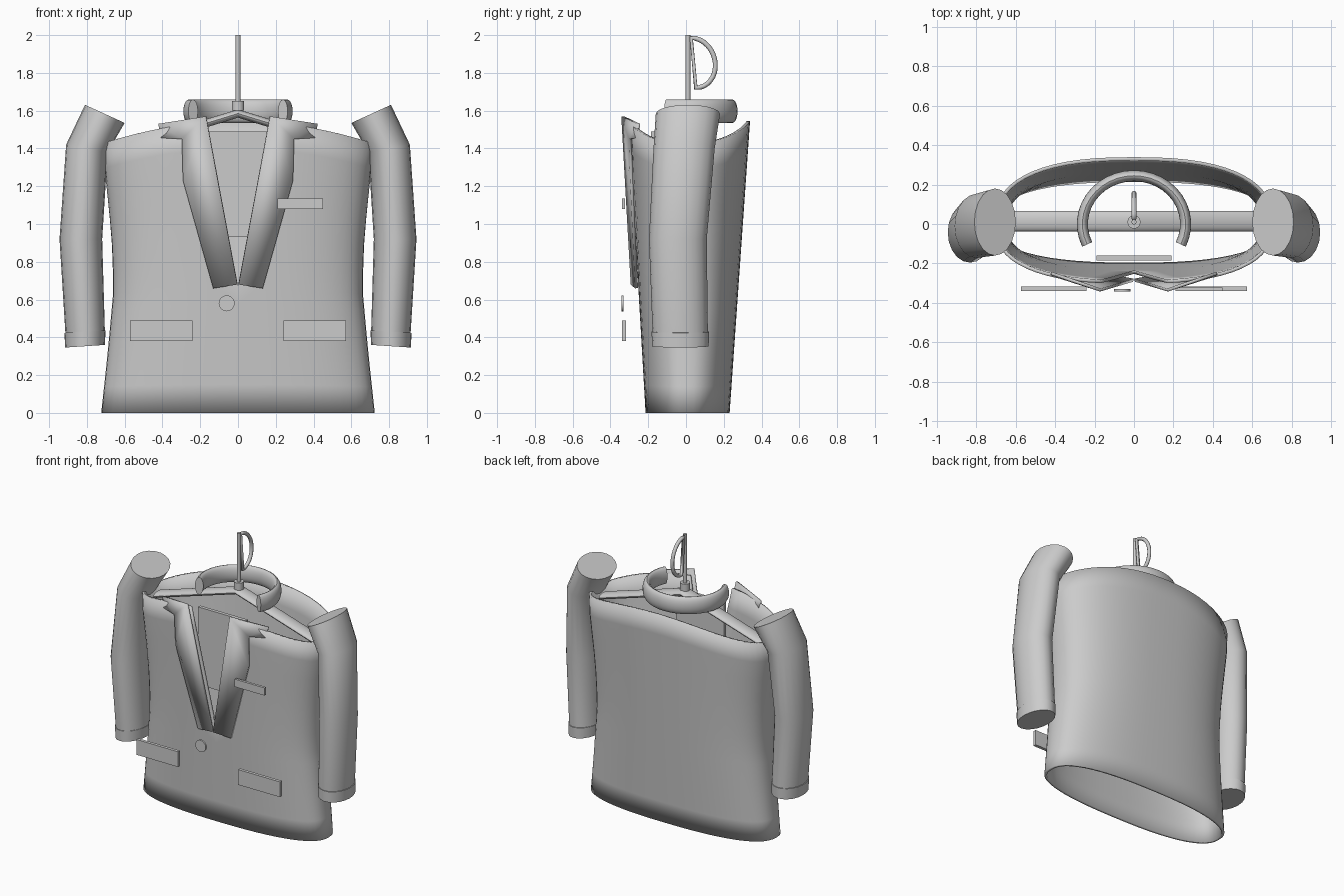
import bpy, bmesh
from math import sin, cos, pi, asin, radians
from mathutils import Vector

if "Cube" in bpy.data.objects:
    bpy.data.objects.remove(bpy.data.objects["Cube"])


def make(name, verts, faces, mirror=False, thick=0, angle=35):
    me = bpy.data.meshes.new(name)
    me.from_pydata(verts, [], faces)
    bm = bmesh.new()
    bm.from_mesh(me)
    bmesh.ops.recalc_face_normals(bm, faces=bm.faces)
    bm.to_mesh(me)
    bm.free()
    ob = bpy.data.objects.new(name, me)
    bpy.context.collection.objects.link(ob)
    bpy.ops.object.select_all(action='DESELECT')
    ob.select_set(True)
    bpy.context.view_layer.objects.active = ob
    bpy.ops.object.shade_smooth_by_angle(angle=radians(angle))
    if mirror:
        m = ob.modifiers.new("Mirror", 'MIRROR')
        m.merge_threshold = 0.002
    if thick:
        s = ob.modifiers.new("Solidify", 'SOLIDIFY')
        s.thickness = thick
        s.offset = 0
    return ob


def loft(name, rings, mirror=False):
    """Skin elliptical rings given as (centre, half axis a, half axis b), capped."""
    n = 20
    verts, faces = [], []
    for c, a, b in rings:
        for i in range(n):
            t = 2 * pi * i / n
            verts.append(Vector(c) + Vector(a) * cos(t) + Vector(b) * sin(t))
    for r in range(len(rings) - 1):
        for i in range(n):
            j = (i + 1) % n
            faces.append((r*n + i, r*n + j, r*n + n + j, r*n + n + i))
    faces.append(tuple(range(n)))
    faces.append(tuple(range((len(rings) - 1) * n, len(rings) * n)))
    return make(name, verts, faces, mirror)


def box(name, x0, x1, y0, y1, z0, z1):
    v = [(x, y, z) for x in (x0, x1) for y in (y0, y1) for z in (z0, z1)]
    f = [(0, 1, 3, 2), (4, 6, 7, 5), (0, 4, 5, 1), (2, 3, 7, 6), (0, 2, 6, 4), (1, 5, 7, 3)]
    return make(name, v, f)


def interp(table, z):
    for (z0, v0), (z1, v1) in zip(table, table[1:]):
        if z <= z1:
            return v0 + (v1 - v0) * (z - z0) / (z1 - z0)
    return table[-1][1]


# Jacket body: half shell with a V opening at the front, mirrored
widths = [(0, .715), (.35, .68), (.7, .65), (1.0, .66), (1.42, .70)]
rows = [0, .15, .3, .45, .58, .67, .8, .95, 1.1, 1.25, 1.4, 1.545]
cols = 28
verts, faces = [], []
for z in rows:
    w = interp(widths, z)
    x_in = max(0, .17 * (z - .67) / .88)
    a0 = asin((x_in / w) ** 1.25)
    for i in range(cols + 1):
        a = a0 + (pi - a0) * i / cols
        x = w * max(0, sin(a)) ** .8 if i < cols else 0
        c = cos(a)
        depth = .205 + .058 * z if c > 0 else .222 + .07 * z
        zz = z * (1.545 - .115 * (x / .7) ** 2) / 1.545
        verts.append((x, -depth * abs(c) ** .8 * (1 if c > 0 else -1), zz))
for r in range(len(rows) - 1):
    for i in range(cols):
        k = r * (cols + 1) + i
        faces.append((k, k + 1, k + cols + 2, k + cols + 1))
make("jacket_body", verts, faces, True, .018)

# Notched lapels
lapel = [(.003, -.285, .68), (.13, -.262, .66), (.29, -.288, 1.23), (.295, -.295, 1.45),
         (.405, -.26, 1.455), (.42, -.25, 1.53), (.17, -.335, 1.57)]
make("lapels", lapel, [(0, 1, 2, 6), (2, 3, 6), (3, 4, 5, 6)], True, .016)

# Inner chest panel
box("inner_panel", -.19, .19, -.185, -.16, .93, 1.49)

# Sleeves and cuffs
loft("sleeves", [((.705, .01, 1.583), (.105, 0, .048), (0, .17, 0)),
                 ((.80, -.01, 1.40), (.11, 0, .02), (0, .162, 0)),
                 ((.832, -.043, .92), (.113, 0, 0), (0, .153, 0)),
                 ((.808, -.03, .40), (.104, 0, -.006), (0, .146, 0))], True)
loft("cuffs", [((.81, -.03, .43), (.109, 0, -.006), (0, .152, 0)),
               ((.81, -.03, .353), (.105, 0, -.007), (0, .15, 0))], True)

# Collar: open ring around the neck
rings = []
for i in range(25):
    t = radians(-25 + 230 * i / 24)
    rings.append(((.262 * cos(t), .245 * sin(t), 1.597), (.028 * cos(t), .028 * sin(t), 0), (0, 0, .062)))
loft("collar", rings)

# Pockets and button
for s, side in ((-1, "right"), (1, "left")):
    x0, x1 = sorted((s * .24, s * .573))
    box(side + "_pocket_flap", x0, x1, -.34, -.318, .38, .49)
box("breast_pocket", .21, .45, -.34, -.322, 1.08, 1.135)
loft("button", [((-.06, -.342, .58), (.042, 0, 0), (0, 0, .042)),
                ((-.06, -.33, .58), (.042, 0, 0), (0, 0, .042))])

# Hanger arms, neck block and stem
loft("hanger_arms", [((0, .015, 1.585), (0, .052, 0), (0, 0, .022)),
                     ((.65, .015, 1.385), (0, .052, 0), (0, 0, .022))], True)
for name, r, z0, z1 in (("hanger_neck", .033, 1.60, 1.652), ("hanger_stem", .013, 1.6, 2.0)):
    loft(name, [((0, .01, z), (r, 0, 0), (0, r, 0)) for z in (z0, z1)])

# Hook: closed half loop
cu = bpy.data.curves.new("hanger_hook", 'CURVE')
cu.dimensions = '3D'
cu.bevel_depth = .013
cu.bevel_resolution = 2
sp = cu.splines.new('POLY')
sp.points.add(16)
for i, p in enumerate(sp.points):
    t = pi / 2 - pi * i / 16
    p.co = (0, .04 + .115 * cos(t) - .012 * sin(t), 1.853 + .132 * sin(t), 1)
sp.use_cyclic_u = True
bpy.context.collection.objects.link(bpy.data.objects.new("hanger_hook", cu))
